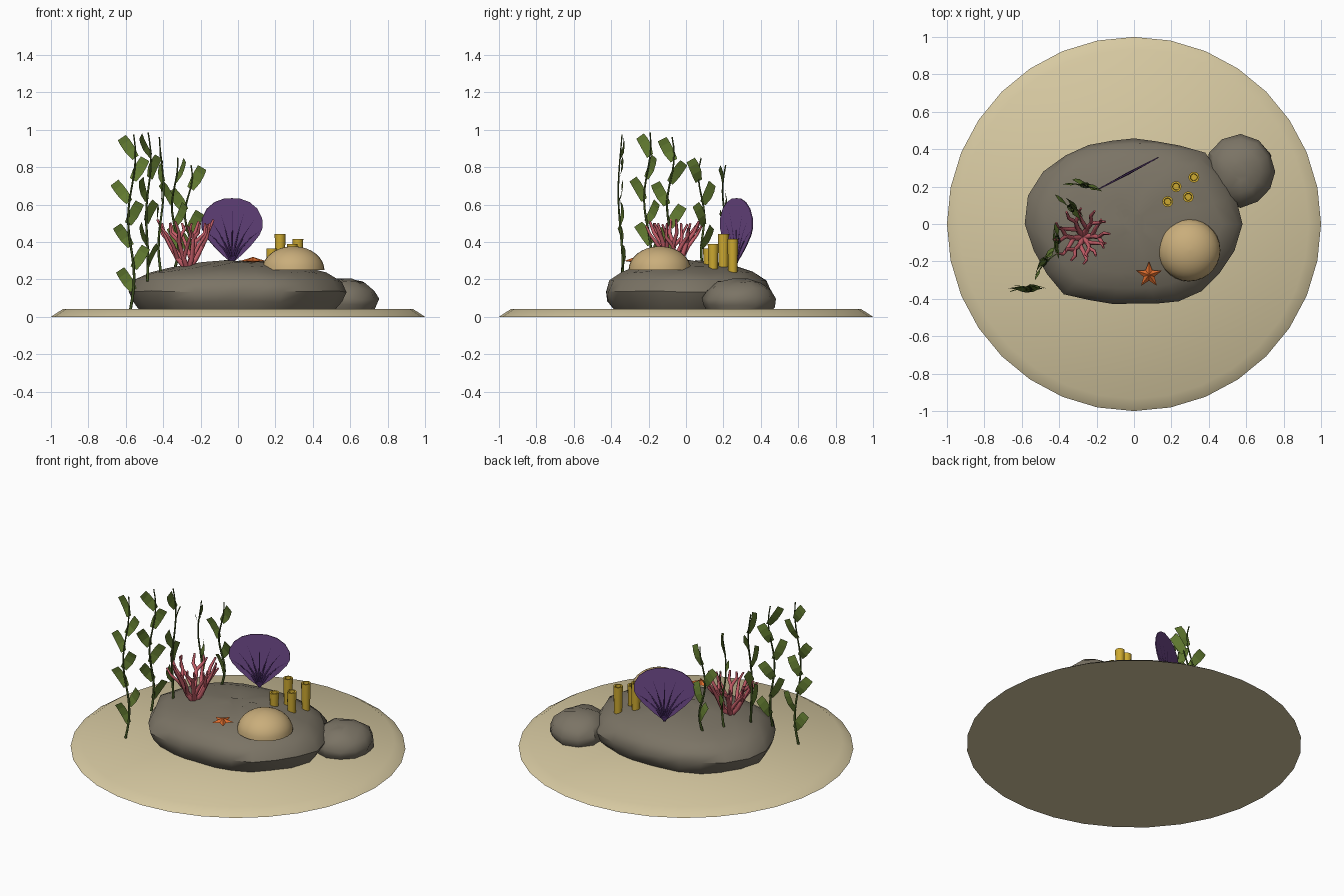
import bpy, bmesh, math, random
from math import sin, cos, pi, radians
from mathutils import Vector, Matrix

random.seed(4)
if "Cube" in bpy.data.objects:
    bpy.data.objects.remove(bpy.data.objects["Cube"])


def material(name, r, g, b):
    col = [(c / 255) ** 2.2 for c in (r, g, b)] + [1]
    m = bpy.data.materials.new(name)
    m.use_nodes = True
    m.diffuse_color = col
    m.node_tree.nodes["Principled BSDF"].inputs["Base Color"].default_value = col
    return m


SAND = material("sand", 214, 200, 160)
STONE = material("grey_stone", 122, 115, 101)
TAN = material("tan_coral", 200, 172, 122)
YELLOW = material("yellow_sponge", 204, 168, 52)
ORANGE = material("orange_star", 216, 106, 48)
PINK = material("pink_coral", 196, 94, 104)
PURPLE = material("purple_fan", 112, 76, 138)
DARK_PURPLE = material("dark_purple_rib", 66, 42, 92)
GREEN = material("leaf_green", 98, 122, 52)
DARK_GREEN = material("stem_green", 66, 84, 38)


def finish(name, bm, mat, smooth=None):
    """Turn a bmesh into an object, optionally smooth below an angle."""
    bmesh.ops.recalc_face_normals(bm, faces=bm.faces)
    mesh = bpy.data.meshes.new(name)
    bm.to_mesh(mesh)
    bm.free()
    mesh.materials.append(mat)
    ob = bpy.data.objects.new(name, mesh)
    bpy.context.collection.objects.link(ob)
    if smooth:
        bpy.ops.object.select_all(action='DESELECT')
        bpy.context.view_layer.objects.active = ob
        ob.select_set(True)
        bpy.ops.object.shade_smooth_by_angle(angle=radians(smooth))
    return ob


def loft(bm, rings):
    """Skin a list of equal point rings and cap both ends."""
    loops = [[bm.verts.new(p) for p in ring] for ring in rings]
    n = len(loops[0])
    for a, b in zip(loops, loops[1:]):
        for i in range(n):
            bm.faces.new((a[i], a[(i + 1) % n], b[(i + 1) % n], b[i]))
    bm.faces.new(loops[0][::-1])
    bm.faces.new(loops[-1])


def turned(name, centre, profile, sides, mat, smooth):
    """Lathe a (radius, height) profile about a vertical axis."""
    bm = bmesh.new()
    c = Vector(centre)
    loft(bm, [[c + Vector((r * cos(2 * pi * i / sides), r * sin(2 * pi * i / sides), z))
               for i in range(sides)] for r, z in profile])
    return finish(name, bm, mat, smooth)


def tubes(name, paths, depth, mat):
    """Round tapered tubes along paths of (point, radius factor)."""
    cu = bpy.data.curves.new(name, 'CURVE')
    cu.dimensions = '3D'
    cu.bevel_depth = depth
    cu.bevel_resolution = 1
    cu.use_fill_caps = True
    for path in paths:
        sp = cu.splines.new('POLY')
        sp.points.add(len(path) - 1)
        for pt, (p, r) in zip(sp.points, path):
            pt.co = (*p, 1)
            pt.radius = r
    cu.materials.append(mat)
    ob = bpy.data.objects.new(name, cu)
    bpy.context.collection.objects.link(ob)
    return ob


# Sand base
turned("sand_base", (0, 0, 0), [(1, 0), (0.935, 0.042)], 32, SAND, 60)


# Rocks: outline radii by angle, stacked with a rounded side profile
def rock(name, centre, radii, profile, sides, jitter):
    bm = bmesh.new()
    rings = []
    for scale, z in profile:
        ring = []
        for i in range(sides):
            t = i * len(radii) / sides
            k, f = int(t), t % 1
            r = radii[k] * (1 - f) + radii[(k + 1) % len(radii)] * f
            r *= scale * (1 + random.uniform(-jitter, jitter))
            a = 2 * pi * i / sides
            ring.append((centre[0] + r * cos(a), centre[1] + r * sin(a),
                         z + random.uniform(-0.3, 0.3) * jitter))
        rings.append(ring)
    loft(bm, rings)
    return finish(name, bm, STONE, 40)


rock("main_rock", (0, 0),
     [.59, .54, .53, .47, .455, .475, .525, .57, .59, .55, .525, .455, .43, .455, .5, .53],
     [(.87, .03), (.96, .08), (1, .135), (.94, .192), (.8, .237), (.6, .266), (.35, .288), (.12, .298)],
     24, 0.018)
rock("small_rock", (0.57, 0.28), [.18, .19, .2, .205, .17, .18, .19, .18],
     [(.85, .02), (.97, .06), (1, .1), (.88, .145), (.6, .182), (.25, .197)], 12, 0.03)

# Dome coral
turned("dome_coral", (0.295, -0.14, 0.25),
       [(0.167 * cos(radians(a)), 0.127 * sin(radians(a))) for a in range(0, 90, 11)],
       28, TAN, 50)

# Tube sponges with hollow tops
for i, (x, y, top) in enumerate([(.18, .12, .365), (.225, .2, .442), (.32, .25, .415), (.29, .145, .39)]):
    h = top - 0.235
    turned("tube_sponge_%d" % (i + 1), (x, y, 0.235),
           [(.024, 0), (.027, h * .6), (.029, h), (.019, h), (.017, h - .04)], 12, YELLOW, 40)

# Starfish with a raised middle
bm = bmesh.new()
rim = [bm.verts.new((0.08 + r * sin(i * pi / 5), -0.272 + r * cos(i * pi / 5), 0.298))
       for i in range(10) for r in [0.072 if i % 2 == 0 else 0.031]]
for z in (0.32, 0.29):
    mid = bm.verts.new((0.08, -0.272, z))
    for i in range(10):
        bm.faces.new((rim[i], rim[(i + 1) % 10], mid))
finish("starfish", bm, ORANGE)

# Sea fan: thin upright blade with spreading ribs
fan_place = Matrix.Translation((-0.032, 0.27, 0.287)) @ Matrix.Rotation(radians(28), 4, 'Z')
half = [(.06, .045), (.12, .1), (.165, .15), (.184, .19), (.181, .24), (.153, .29), (.105, .326), (.05, .344)]
outline = [(0, 0)] + half + [(0, .347)] + [(-x, z) for x, z in reversed(half)]
bm = bmesh.new()
loft(bm, [[fan_place @ Vector((x, y, z)) for x, z in outline] for y in (-0.003, 0.003)])
finish("sea_fan", bm, PURPLE)
ribs = []
for i in range(-3, 4):
    a, length = radians(15 * i), 0.29 - 0.012 * abs(i)
    ribs.append([(fan_place @ Vector((sin(a * (0.6 + 0.4 * t)) * length * t, 0,
                                      cos(a * (0.6 + 0.4 * t)) * length * t)), 1.2 - 0.7 * t)
                 for t in (0, 0.35, 0.7, 1)])
tubes("sea_fan_ribs", ribs, 0.006, DARK_PURPLE)

# Branching coral: each arm curves out and up, then forks
root = Vector((-0.27, -0.07, 0.25))
arms = []
for k, (deg, reach) in enumerate([(5, .13), (65, .14), (122, .15), (182, .15), (240, .13), (302, .11)]):
    def at(spread, r, z):
        a = radians(deg + spread)
        return root + Vector((cos(a) * r * reach, sin(a) * r * reach, z))
    lift = 0.02 * (k % 3)
    knee, fork = at(4, 0.35, 0.06), at(-5, 0.62, 0.13 + lift)
    arms.append([(root, 1.3), (knee, 1.15), (fork, 0.95), (at(6, 0.85, 0.2), 0.8),
                 (at(2, 1.08, 0.27 - lift / 2), 0.5)])
    arms.append([(fork, 0.9), (at(-24, 0.85, 0.175 + lift), 0.75), (at(-20, 0.95, 0.25), 0.45)])
    arms.append([(knee, 1), (at(30, 0.6, 0.13), 0.85), (at(38, 0.95, 0.19), 0.65),
                 (at(30, 1.1, 0.225 + lift / 2), 0.45)])
tubes("branch_coral", arms, 0.0125, PINK)


# Kelp: swaying stem with blades alternating from side to side
def kelp(index, x, y, base, top, deg, first_side):
    u = Vector((cos(radians(deg)), sin(radians(deg)), 0))
    side_on = Vector((-u.y, u.x, 0))
    up = Vector((0, 0, 1))

    def stem(z):
        t = (z - base) / (top - base)
        return Vector((x, y, z)) + u * (0.018 * sin(t * 9) + 0.01 * t) + side_on * 0.012 * sin(t * 7)

    tubes("kelp_stem_%d" % index,
          [[(stem(base + (top - base) * i / 16), 1.2 - 0.04 * i) for i in range(17)]],
          0.0065, DARK_GREEN)
    bm = bmesh.new()
    side, z = first_side, top - 0.125
    while z > base + 0.05:
        lean = radians(random.uniform(28, 38))
        axis = u * side * sin(lean) + up * cos(lean)
        across = u * cos(lean) - up * side * sin(lean)
        across = (across + side_on * random.uniform(-0.35, 0.35)).normalized()
        tilt = side_on * random.uniform(-0.02, 0.02)
        rows = []
        for t, w in ((0, 0.02), (0.4, 0.029), (0.75, 0.029), (1, 0.026)):
            c = stem(z) + axis * 0.13 * t + tilt * t + side_on * 0.01 * sin(pi * t)
            rows.append([bm.verts.new(c - across * w), bm.verts.new(c + across * w)])
        for a, b in zip(rows, rows[1:]):
            bm.faces.new((a[0], a[1], b[1], b[0]))
        side, z = -side, z - 0.118
    finish("kelp_blades_%d" % index, bm, GREEN)


kelp(1, -0.575, -0.35, 0.04, 0.975, 0, -1)
kelp(2, -0.485, -0.21, 0.19, 0.985, 52, -1)
kelp(3, -0.41, -0.09, 0.22, 0.96, 100, -1)
kelp(4, -0.34, 0.09, 0.25, 0.85, -52, 1)
kelp(5, -0.27, 0.21, 0.25, 0.81, -18, 1)
